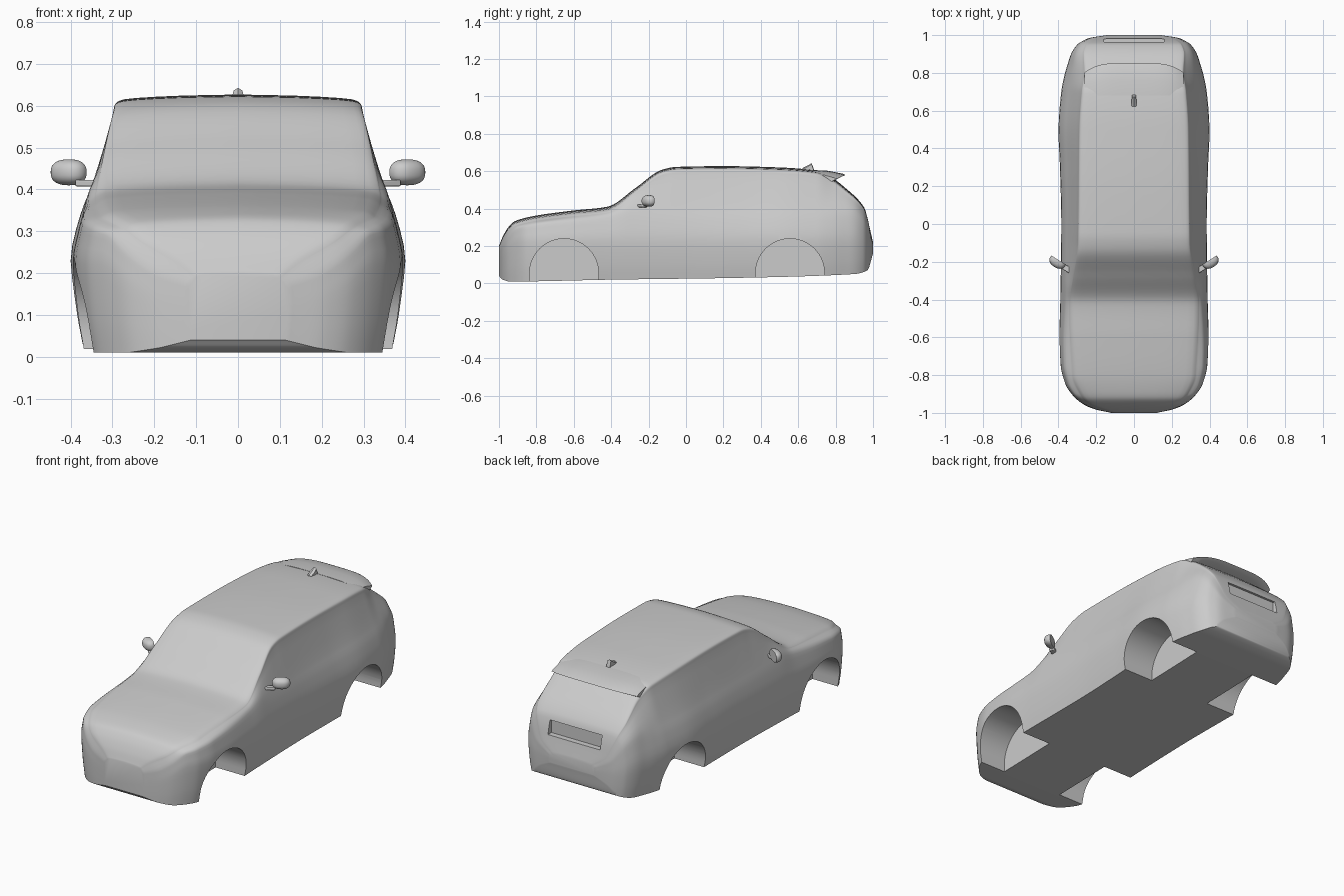
import bpy, bmesh, math
from mathutils import Matrix, Vector

if "Cube" in bpy.data.objects:
    bpy.data.objects.remove(bpy.data.objects["Cube"])


def curve(points):
    """Smooth curve through (t, value) points that never overshoots."""
    ts, vs = zip(*points)
    sec = [(vs[i + 1] - vs[i]) / (ts[i + 1] - ts[i]) for i in range(len(ts) - 1)]
    inner = [2 * a * b / (a + b) if a * b > 0 else 0 for a, b in zip(sec, sec[1:])]
    slope = [sec[0]] + inner + [sec[-1]]

    def value(t):
        i = max(k for k in range(len(sec)) if k == 0 or ts[k] <= t)
        h = ts[i + 1] - ts[i]
        u = (t - ts[i]) / h
        s = u * u * (3 - 2 * u)
        return (vs[i] * (1 - s) + vs[i + 1] * s
                + h * u * (1 - u) * ((1 - u) * slope[i] - u * slope[i + 1]))
    return value


def lerp(a, b, t):
    return a + (b - a) * t


def new_object(name, bm):
    bmesh.ops.recalc_face_normals(bm, faces=bm.faces)
    mesh = bpy.data.meshes.new(name)
    bm.to_mesh(mesh)
    bm.free()
    ob = bpy.data.objects.new(name, mesh)
    bpy.context.collection.objects.link(ob)
    return ob


def activate(ob):
    bpy.ops.object.select_all(action='DESELECT')
    ob.select_set(True)
    bpy.context.view_layer.objects.active = ob


def smooth(ob, degrees=35):
    activate(ob)
    bpy.ops.object.shade_smooth_by_angle(angle=math.radians(degrees))


def loft(name, rings):
    """Skin closed rings of equal length and cap both ends."""
    bm = bmesh.new()
    rows = [[bm.verts.new(p) for p in ring] for ring in rings]
    for a, b in zip(rows, rows[1:]):
        for i in range(len(a)):
            j = (i + 1) % len(a)
            bm.faces.new((a[i], a[j], b[j], b[i]))
    bm.faces.new(rows[0])
    bm.faces.new(rows[-1])
    return new_object(name, bm)


def cut(ob, cutter):
    cutter.hide_render = True
    mod = ob.modifiers.new("cut", 'BOOLEAN')
    mod.operation = 'DIFFERENCE'
    mod.solver = 'EXACT'
    mod.object = cutter
    activate(ob)
    bpy.ops.object.modifier_apply(modifier=mod.name)
    bpy.data.objects.remove(cutter)


# Body outlines along the length of the car
bottom = curve([(-1, .04), (-.98, .02), (-.94, .01), (-.4, .02), (.3, .03),
                (.9, .05), (.97, .07), (1, .16)])
top = curve([(-1, .2), (-.98, .25), (-.95, .3), (-.92, .33), (-.88, .345),
             (-.8, .363), (-.6, .39), (-.42, .41), (-.27, .51), (-.13, .607),
             (-.05, .623), (.2, .627), (.5, .62), (.7, .603), (.78, .565),
             (.85, .512), (.95, .41), (.97, .355), (.985, .285), (1, .22)])
width = curve([(-1, .12), (-.98, .21), (-.95, .275), (-.9, .33), (-.85, .362),
               (-.75, .388), (-.6, .395), (-.4, .39), (0, .385), (.3, .392),
               (.5, .4), (.7, .385), (.78, .37), (.85, .35), (.9, .333),
               (.95, .3), (.97, .27), (.985, .235), (1, .14)])
waist = curve([(-1, .12), (-.9, .22), (.9, .23), (1, .19)])
belt_ratio = curve([(-1, .97), (-.9, .96), (-.42, .92), (0, .9), (.7, .87),
                    (.9, .92), (1, .97)])
belt_height = curve([(-1, .17), (-.95, .25), (-.9, .3), (-.42, .365), (-.3, .4),
                     (.7, .41), (.85, .4), (.9, .385), (.95, .345), (.97, .305),
                     (1, .205)])
roof_width = curve([(-1, .1), (-.95, .235), (-.9, .285), (-.8, .325), (-.42, .34),
                    (-.27, .32), (-.1, .295), (.5, .288), (.7, .275), (.8, .26),
                    (.9, .265), (.95, .25), (.985, .2), (1, .12)])
crown = curve([(-1, .01), (-.9, .025), (-.42, .027), (-.1, .02), (.7, .022), (1, .01)])


def body_section(y):
    zb, zt, w, zm = bottom(y), top(y), width(y), waist(y)
    bw, bz, rw, drop = w * belt_ratio(y), belt_height(y), roof_width(y), crown(y)
    ze = zt - drop
    side = [(w * .94, zb), (w * .975, lerp(zb, zm, .4)), (w, zm),
            (lerp(w, bw, .45), lerp(zm, bz, .6)), (bw, bz),
            (lerp(bw, rw, .9), lerp(bz, ze, .88)), (rw, ze),
            (rw * .93, ze + drop * .45), (rw * .5, ze + drop * .85), (0, zt)]
    fx = curve([(i, p[0]) for i, p in enumerate(side)])
    fz = curve([(i, p[1]) for i, p in enumerate(side)])
    steps = (len(side) - 1) * 3
    half = [(fx(i / 3), fz(i / 3)) for i in range(steps + 1)]
    ring = half + [(-x, z) for x, z in reversed(half[:-1])]
    return [(x, y, z) for x, z in ring]


N = 140
body = loft("body", [body_section(-math.cos(math.pi * lerp(.015, .985, i / N)) if 0 < i < N
                                  else (-1 if i == 0 else 1)) for i in range(N + 1)])

# Wheel wells: arches with straight sides down to the floor
R = .184
for y in (-.652, .556):
    arch = [(R * math.cos(a), .055 + R * math.sin(a))
            for a in (math.pi * k / 32 for k in range(33))]
    arch = [(R, -.2)] + arch + [(-R, -.2)]
    for s in (1, -1):
        cut(body, loft("well_cutter", [[(s * x, y + v, z) for v, z in arch]
                                       for x in (.19, .6)]))

# Plate recess in the tailgate
bm = bmesh.new()
bmesh.ops.create_cube(bm, size=1, matrix=Matrix.Translation((0, 1.05, .34))
                      @ Matrix.Diagonal((.32, .2, .075, 1)))
cut(body, new_object("plate_cutter", bm))
smooth(body)

# Rear roof spoiler
blade = [(.68, .6), (.76, .596), (.84, .58), (.853, .574), (.845, .57),
         (.78, .545), (.68, .56)]
rings = []
for i in range(25):
    u = lerp(-1, 1, i / 24)
    rings.append([(.262 * u, y - .05 * u ** 4 * (y - .68) / .17, z + .006 - .022 * u ** 4)
                  for y, z in blade])
smooth(loft("rear_spoiler", rings))

# Roof antenna fin
fin = [(.622, .012, .617), (.65, .014, .63), (.672, .01, .643), (.685, .012, .605)]
smooth(loft("roof_antenna", [[(-w, y, .6), (-w, y, z - .006), (0, y, z),
                              (w, y, z - .006), (w, y, .6)] for y, w, z in fin]))

# Door mirrors: rounded shell with a flat glass side, on a short foot
for s, side in ((1, "left"), (-1, "right")):
    bm = bmesh.new()
    bmesh.ops.create_uvsphere(bm, u_segments=28, v_segments=18, radius=1)
    for v in bm.verts:
        v.co.y = min(v.co.y, .25)
        v.co.x = math.copysign(abs(v.co.x) ** .8, v.co.x)
        v.co.z = math.copysign(abs(v.co.z) ** .8, v.co.z)
    bmesh.ops.transform(bm, verts=bm.verts, matrix=Matrix.Translation((s * .404, -.198, .441))
                        @ Matrix.Rotation(s * math.radians(32), 4, 'Z')
                        @ Matrix.Diagonal((.046, .034, .031, 1)))
    smooth(new_object(side + "_mirror", bm))

    bm = bmesh.new()
    bmesh.ops.create_cube(bm, size=1, matrix=Matrix.Translation((s * .357, -.235, .415))
                          @ Matrix.Rotation(s * math.radians(32), 4, 'Z')
                          @ Matrix.Diagonal((.06, .03, .016, 1)))
    foot = new_object(side + "_mirror_foot", bm)
    bevel = foot.modifiers.new("bevel", 'BEVEL')
    bevel.width = .004
    bevel.segments = 2
    smooth(foot)
